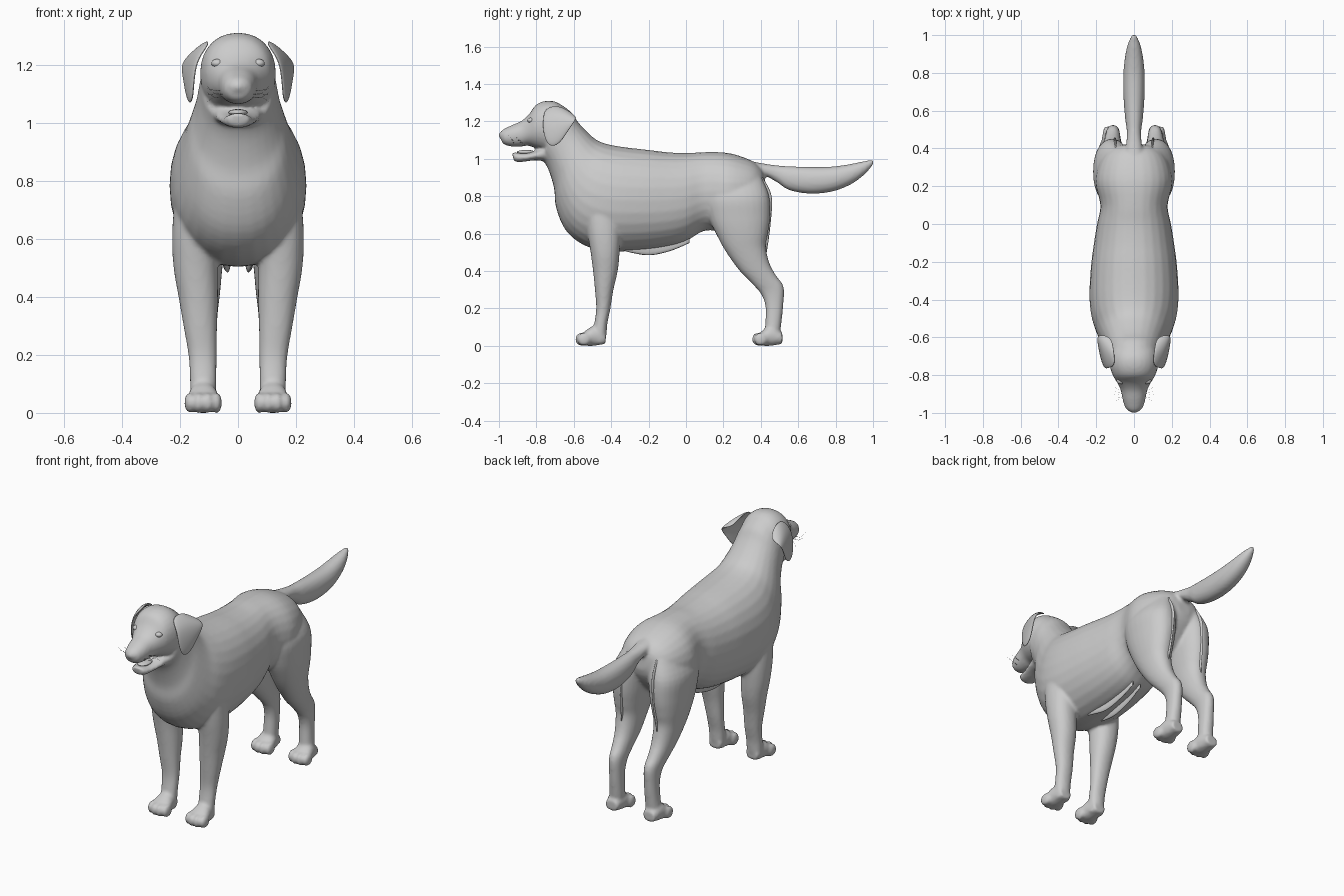
import bpy, bmesh, math
from mathutils import Vector, Matrix

grey = bpy.data.materials.new("light_grey")
grey.diffuse_color = (0.6, 0.6, 0.6, 1)


def add_object(name, bm, smooth=True):
    bmesh.ops.recalc_face_normals(bm, faces=bm.faces[:])
    me = bpy.data.meshes.new(name)
    bm.to_mesh(me)
    bm.free()
    for p in me.polygons:
        p.use_smooth = smooth
    me.materials.append(grey)
    ob = bpy.data.objects.new(name, me)
    bpy.context.scene.collection.objects.link(ob)
    return ob


def spline(rows, steps):
    """Catmull-Rom interpolation of ring rows."""
    out = []
    n = len(rows)
    for i in range(n - 1):
        a, b, c, d = (rows[max(i - 1, 0)], rows[i], rows[i + 1], rows[min(i + 2, n - 1)])
        for k in range(steps):
            t = k / steps
            out.append([0.5 * (2 * q + (r - p) * t + (2 * p - 5 * q + 4 * r - s) * t * t
                               + (3 * q - p - 3 * r + s) * t ** 3)
                        for p, q, r, s in zip(a, b, c, d)])
    out.append(list(rows[-1]))
    return out


def loft(bm, rows, side=1, dy=0, dx=0, sides=28, power=0.92, steps=4):
    """Rows: y, z of one edge, y, z of the opposite edge, half width, x centre."""
    rows = [tuple(r) + (0,) * (6 - len(r)) for r in rows]
    rings = []
    for y1, z1, y2, z2, w, x in spline(rows, steps):
        ring = []
        for i in range(sides):
            a = math.tau * i / sides
            c, s = math.cos(a), math.sin(a)
            c = math.copysign(abs(c) ** power, c)
            s = math.copysign(abs(s) ** power, s)
            ring.append(bm.verts.new((side * (x + dx + w * c),
                                      dy + (y1 + y2) / 2 + (y2 - y1) / 2 * s,
                                      (z1 + z2) / 2 + (z2 - z1) / 2 * s)))
        rings.append(ring)
    for a, b in zip(rings, rings[1:]):
        for i in range(sides):
            j = (i + 1) % sides
            bm.faces.new((a[i], a[j], b[j], b[i]))
    bm.faces.new(rings[0][::-1])
    bm.faces.new(rings[-1])


def ball(bm, centre, radii):
    bmesh.ops.create_uvsphere(bm, u_segments=20, v_segments=12, radius=1,
                              matrix=Matrix.Translation(centre) @ Matrix.Diagonal((*radii, 1)))


body = bmesh.new()
# Trunk and neck, rump to skull
loft(body, [
    (.425, .83, .42, .90, .04), (.405, .77, .405, .945, .11), (.33, .67, .35, .99, .175),
    (.22, .615, .23, 1.03, .205), (.10, .615, .10, 1.035, .178), (0, .56, 0, 1.03, .196),
    (-.10, .53, -.10, 1.035, .212), (-.25, .51, -.20, 1.047, .228),
    (-.42, .505, -.33, 1.062, .236), (-.55, .54, -.42, 1.078, .226),
    (-.645, .62, -.48, 1.102, .20), (-.695, .74, -.535, 1.15, .172),
    (-.705, .84, -.58, 1.20, .15), (-.735, .94, -.615, 1.25, .136),
    (-.77, 1.0, -.66, 1.285, .127)])
# Skull and upper muzzle
loft(body, [
    (-.62, 1.08, -.62, 1.24, .10), (-.68, 1.03, -.68, 1.297, .124),
    (-.74, 1.03, -.74, 1.31, .13), (-.80, 1.055, -.80, 1.29, .113),
    (-.845, 1.07, -.84, 1.237, .088), (-.88, 1.065, -.88, 1.202, .070),
    (-.93, 1.065, -.93, 1.18, .060), (-.97, 1.075, -.975, 1.158, .046),
    (-.985, 1.09, -.992, 1.145, .028)])
# Lower jaw
loft(body, [
    (-.73, .98, -.73, 1.09, .09), (-.80, .992, -.80, 1.045, .075),
    (-.86, .985, -.86, 1.03, .058), (-.905, .982, -.91, 1.033, .045),
    (-.922, .992, -.93, 1.035, .028)])
# Nose
ball(body, (0, -.974, 1.125), (.034, .027, .026))
# Tail
loft(body, [
    (.34, .93, .33, .99, .05), (.42, .91, .41, .975, .042), (.49, .872, .49, .964, .038),
    (.55, .833, .55, .96, .046), (.66, .813, .66, .956, .055), (.78, .824, .78, .958, .057),
    (.88, .862, .87, .97, .049), (.95, .912, .94, .984, .035), (1.0, .966, 1.0, .996, .013)])

front_leg = [
    (-.55, .78, -.36, .78, .085, .13), (-.53, .62, -.35, .62, .08, .147),
    (-.51, .5, -.355, .5, .076, .146), (-.497, .4, -.365, .4, .068, .137),
    (-.487, .3, -.388, .3, .058, .13), (-.48, .2, -.404, .2, .049, .122),
    (-.49, .12, -.42, .12, .046, .12), (-.50, .06, -.425, .06, .045, .12),
    (-.49, .01, -.435, .01, .04, .12)]
hind_leg = [
    (.13, .90, .405, .90, .07, .09), (.10, .80, .445, .80, .10, .112),
    (.12, .69, .45, .69, .095, .118), (.165, .59, .438, .60, .083, .122),
    (.215, .5, .427, .53, .07, .122), (.287, .40, .447, .44, .057, .118),
    (.355, .33, .482, .375, .046, .115), (.402, .275, .522, .315, .039, .112),
    (.425, .21, .52, .215, .037, .112), (.424, .12, .51, .12, .039, .114),
    (.42, .06, .502, .06, .04, .117), (.43, .01, .49, .01, .036, .117)]
paw = [(-.43, .01, -.43, .07, .038), (-.49, 0, -.49, .105, .05),
       (-.535, 0, -.54, .078, .055), (-.565, .003, -.565, .05, .05)]

for side in (-1, 1):
    loft(body, front_leg, side)
    loft(body, hind_leg, side)
    for dy in (0, .945):
        loft(body, paw, side, dy, .12)
        # Toes
        for off, y in ((-.046, -.545), (-.016, -.557), (.016, -.557), (.046, -.545)):
            ball(body, (side * (.12 + off), y + dy, .035), (.019, .037, .036))

# Fuse the parts into one smooth skin
dog = add_object("body", body)
rm = dog.modifiers.new("fuse", 'REMESH')
rm.mode = 'VOXEL'
rm.voxel_size = .009
rm.use_smooth_shade = True
sm = dog.modifiers.new("soften", 'SMOOTH')
sm.factor = .5
sm.iterations = 5

# Tongue
bm = bmesh.new()
ball(bm, (0, -.855, 1.035), (.034, .05, .012))
add_object("tongue", bm)

# Ear flap rows from the root down to the tip, front to back
ear_rows = [
    [(.095, -.755, 1.275), (.105, -.67, 1.29), (.115, -.59, 1.225)],
    [(.142, -.768, 1.22), (.162, -.68, 1.245), (.203, -.578, 1.217)],
    [(.152, -.768, 1.14), (.178, -.695, 1.15), (.186, -.628, 1.15)],
    [(.158, -.742, 1.075), (.166, -.71, 1.06), (.172, -.67, 1.085)]]

for side, label in ((-1, "left"), (1, "right")):
    # Ear
    bm = bmesh.new()
    grid = [[bm.verts.new((side * x, y, z)) for x, y, z in row] for row in ear_rows]
    for a, b in zip(grid, grid[1:]):
        for i in range(2):
            bm.faces.new((a[i], a[i + 1], b[i + 1], b[i]))
    ear = add_object(label + "_ear", bm)
    so = ear.modifiers.new("thickness", 'SOLIDIFY')
    so.thickness = .016
    so.offset = 0
    ear.modifiers.new("round", 'SUBSURF').levels = 3
    ear.modifiers["round"].render_levels = 3

    # Eye
    bm = bmesh.new()
    ball(bm, (side * .07, -.829, 1.205), (.022, .019, .015))
    add_object(label + "_eye", bm)

    # Hair fringe behind the thigh and under the belly
    bm = bmesh.new()
    loft(bm, [(.37, .90, .41, .90, .006, .095), (.37, .8, .458, .8, .008, .10),
              (.37, .65, .452, .65, .008, .105), (.37, .52, .432, .50, .005, .115)],
         side, sides=12)
    add_object(label + "_thigh_fringe", bm)
    bm = bmesh.new()
    loft(bm, [(-.36, .515, -.36, .56, .005, .05), (-.28, .495, -.28, .56, .008, .045),
              (-.19, .484, -.19, .56, .008, .035), (-.08, .508, -.08, .57, .007, .03),
              (.02, .55, .02, .59, .004, .025)], side, sides=12)
    add_object(label + "_belly_fringe", bm)

    # Whiskers
    bm = bmesh.new()
    for i in range(5):
        y, z = -.89 - .012 * i, 1.085 + .012 * (i % 3)
        loft(bm, [(y, z, y, z + .0016, .0008, .05),
                  (y + .01, z + .002, y + .01, z + .0035, .0008, .08),
                  (y + .03 - .01 * i, z - .012 + .01 * i, y + .03 - .01 * i,
                   z - .011 + .01 * i, .0005, .105)], side, sides=4, steps=2)
    add_object(label + "_whiskers", bm)
